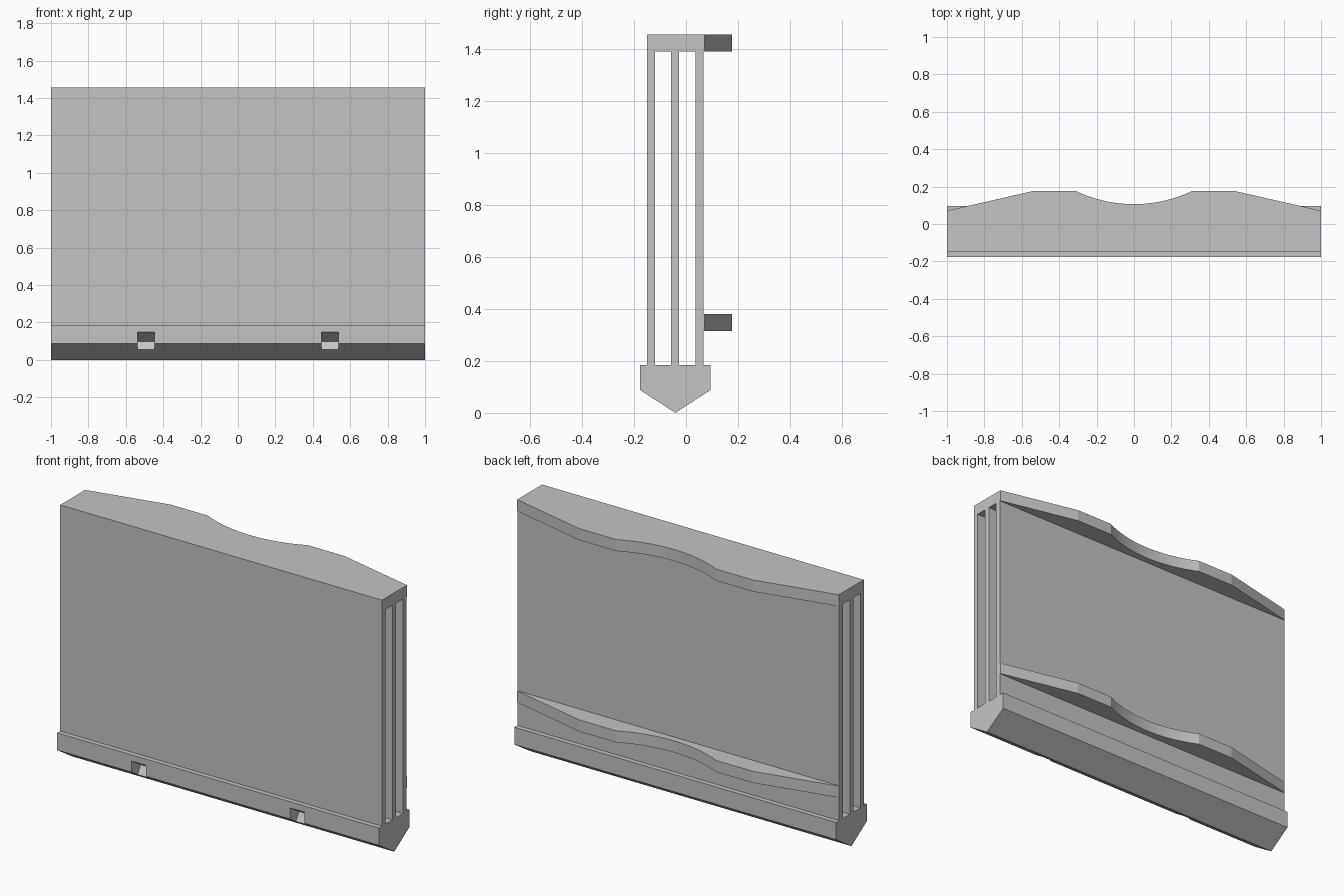
import bpy, bmesh
from math import radians, sqrt
from mathutils import Vector

default_cube = bpy.data.objects.get("Cube")
if default_cube:
    bpy.data.objects.remove(default_cube, do_unlink=True)

grey = bpy.data.materials.new("light_grey")
grey.use_nodes = True
colour = (0.55, 0.55, 0.55, 1)
grey.diffuse_color = colour
grey.node_tree.nodes["Principled BSDF"].inputs["Base Color"].default_value = colour


def prism(name, points, direction):
    """Extrude a closed outline of 3D points along a direction."""
    bm = bmesh.new()
    face = bm.faces.new([bm.verts.new(p) for p in points])
    result = bmesh.ops.extrude_face_region(bm, geom=[face], use_keep_orig=True)
    moved = [g for g in result["geom"] if isinstance(g, bmesh.types.BMVert)]
    bmesh.ops.translate(bm, verts=moved, vec=Vector(direction))
    bmesh.ops.recalc_face_normals(bm, faces=bm.faces[:])
    mesh = bpy.data.meshes.new(name)
    bm.to_mesh(mesh)
    bm.free()
    mesh.materials.append(grey)
    obj = bpy.data.objects.new(name, mesh)
    bpy.context.collection.objects.link(obj)
    return obj


def beam(name, profile, x0, x1):
    """Run a (y, z) profile from x0 to x1."""
    return prism(name, [(x0, y, z) for y, z in profile], (x1 - x0, 0, 0))


def activate(obj):
    bpy.ops.object.select_all(action="DESELECT")
    obj.select_set(True)
    bpy.context.view_layer.objects.active = obj


FRONT, BACK, MID = -0.15, 0.068, -0.041
BASE_TOP, CAP_Z, RIM = 0.185, 1.39, 0.065

# Base with a pointed keel
half = 0.136
base = beam("keel_base", [(MID - half, BASE_TOP), (MID - half, 0.088), (MID, 0),
                          (MID + half, 0.088), (MID + half, BASE_TOP)], -1, 1)

# Two slots cut square into the front lower slope
for side in (-1, 1):
    slot = beam("slot_cutter", [(-0.177, 0.15), (-0.097, 0.099), (-0.125, 0.054),
                                (-0.15, 0.014), (-0.25, 0.014), (-0.25, 0.197)],
                side * 0.447, side * 0.537)
    cut = base.modifiers.new("slot", "BOOLEAN")
    cut.operation = "DIFFERENCE"
    cut.solver = "EXACT"
    cut.object = slot
    activate(base)
    bpy.ops.object.modifier_apply(modifier=cut.name)
    bpy.data.objects.remove(slot, do_unlink=True)

# Three upright sheets with gaps between them
for name, y0, y1 in (("front_panel", FRONT, -0.12), ("middle_panel", -0.057, -0.026),
                     ("back_panel", 0.036, BACK)):
    beam(name, [(y0, BASE_TOP), (y1, BASE_TOP), (y1, CAP_Z), (y0, CAP_Z)], -1, 1)

# Wavy back edge: slopes, flats and a shallow central arc
PEAK, ARC_HALF, SAG = 0.176, 0.31, 0.07
radius = (ARC_HALF ** 2 + SAG ** 2) / (2 * SAG)
steps = 28
xs = [ARC_HALF * (1 - 2 * i / steps) for i in range(steps + 1)]
arc = [(x, PEAK - SAG + radius - sqrt(radius ** 2 - x * x)) for x in xs]
wave = [(1, BACK + 0.003), (0.54, PEAK)] + arc + [(-0.54, PEAK), (-1, BACK + 0.003)]


def shelf(name, y_front, z):
    outline = wave + [(-1, y_front), (1, y_front)]
    obj = prism(name, [(x, y, z) for x, y in outline], (0, 0, RIM))
    activate(obj)
    bpy.ops.object.shade_smooth_by_angle(angle=radians(8))


shelf("top_cap", FRONT, CAP_Z)
shelf("lower_back_ledge", BACK, 0.315)
